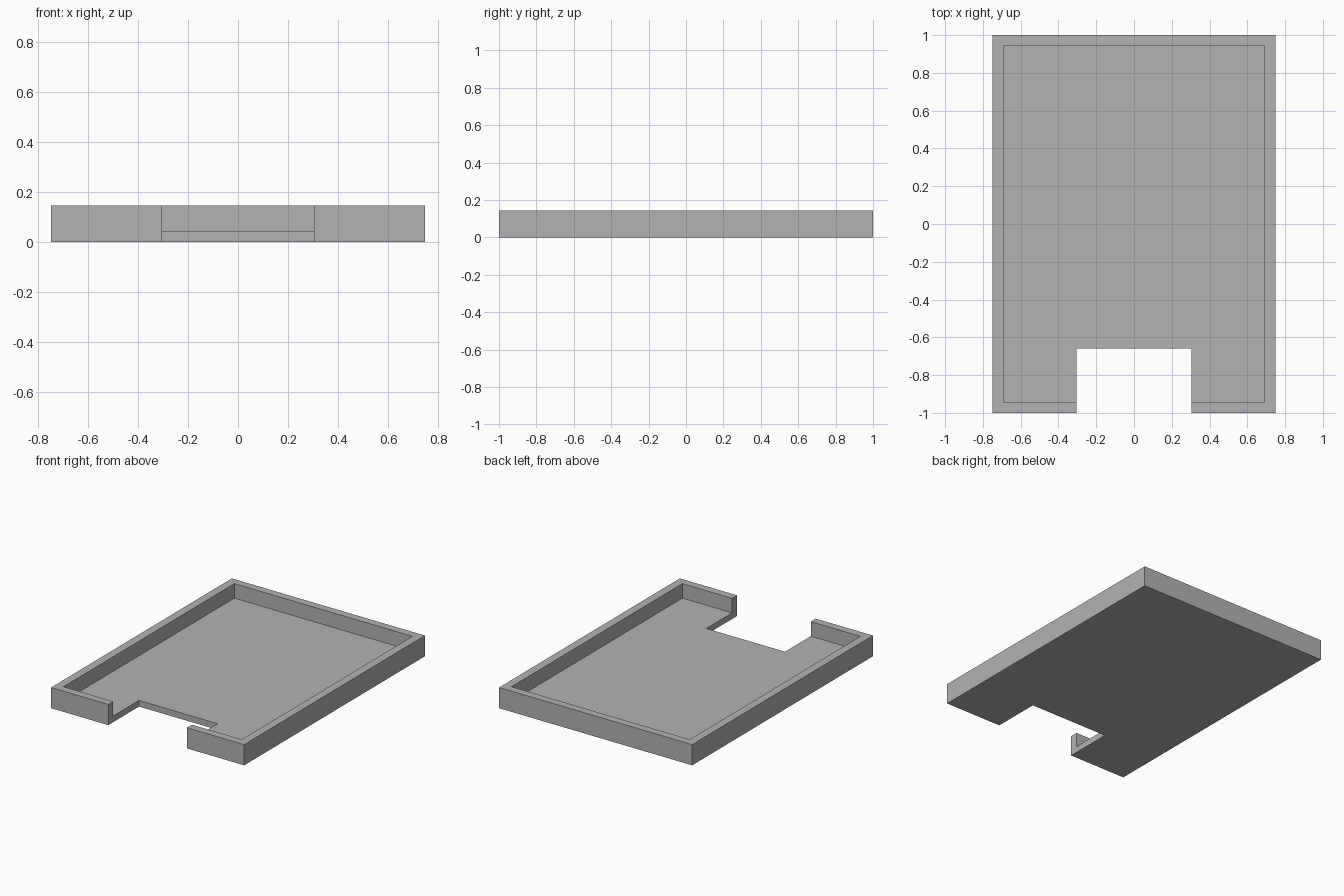
import bpy

default = bpy.data.objects.get("Cube")
if default:
    bpy.data.objects.remove(default, do_unlink=True)

# Main dimensions
HALF_X, HALF_Y, HEIGHT = 0.748, 1.0, 0.145
INNER_X, INNER_Y, FLOOR = 0.69, 0.945, 0.043
NOTCH_X, NOTCH_BACK = 0.305, -0.66

grey = bpy.data.materials.new("plain grey")
grey.use_nodes = True
colour = (0.45, 0.45, 0.45, 1)
grey.diffuse_color = colour
grey.node_tree.nodes["Principled BSDF"].inputs["Base Color"].default_value = colour


def box(name, low, high):
    """Box spanning two opposite corners."""
    centre = [(a + b) / 2 for a, b in zip(low, high)]
    bpy.ops.mesh.primitive_cube_add(size=1, location=centre)
    obj = bpy.context.object
    obj.name = name
    obj.scale = [b - a for a, b in zip(low, high)]
    bpy.ops.object.transform_apply(location=True, rotation=False, scale=True)
    obj.data.materials.append(grey)
    return obj


def cut(target, cutter):
    """Subtract the cutter from the target and discard it."""
    cutter.hide_render = True
    mod = target.modifiers.new(cutter.name, "BOOLEAN")
    mod.operation = "DIFFERENCE"
    mod.solver = "EXACT"
    mod.object = cutter
    bpy.context.view_layer.objects.active = target
    bpy.ops.object.modifier_apply(modifier=mod.name)
    bpy.data.objects.remove(cutter, do_unlink=True)


# Shallow rectangular tray
tray = box("tray", (-HALF_X, -HALF_Y, 0), (HALF_X, HALF_Y, HEIGHT))

# Hollow inside, leaving a rim and a floor
cut(tray, box("cavity_cutter", (-INNER_X, -INNER_Y, FLOOR), (INNER_X, INNER_Y, HEIGHT + 1)))

# Opening through the front wall and floor
cut(tray, box("notch_cutter", (-NOTCH_X, -HALF_Y - 1, -1), (NOTCH_X, NOTCH_BACK, HEIGHT + 1)))
